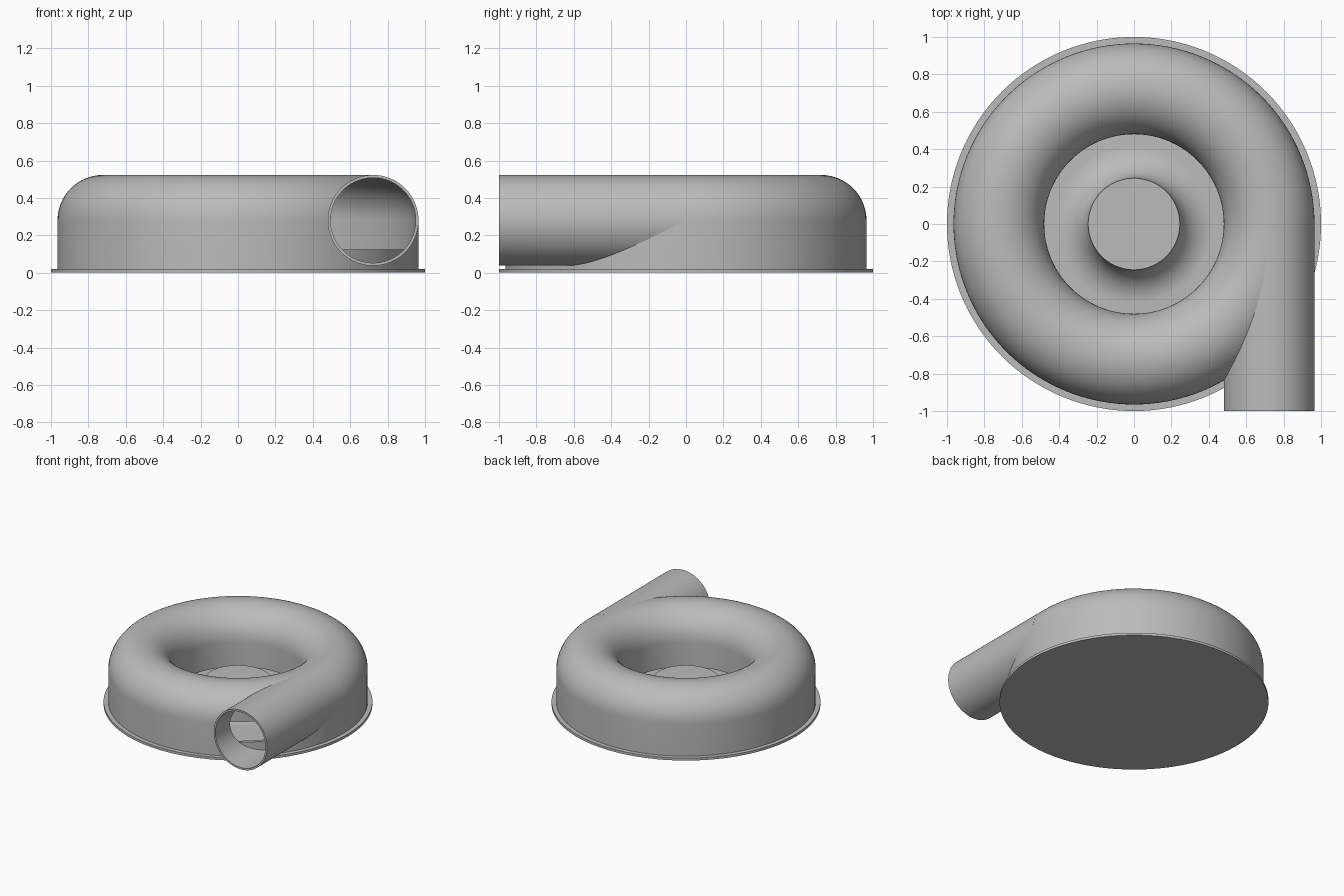
import bpy, bmesh
from math import pi, sin, cos
from mathutils import Matrix, Vector

cube = bpy.data.objects.get("Cube")
if cube:
    bpy.data.objects.remove(cube, do_unlink=True)

SEGMENTS = 128
RING_R, TUBE_R, AXIS_Z = 0.7225, 0.2425, 0.28   # scroll centreline
WALL = 0.015
PLATE = 0.02

grey = bpy.data.materials.new("plain grey")
grey.use_nodes = True
colour = (0.5, 0.5, 0.5, 1)
grey.diffuse_color = colour
grey.node_tree.nodes["Principled BSDF"].inputs["Base Color"].default_value = colour


def arc(cx, cz, radius, start, end, steps=20):
    angles = [start + (end - start) * i / steps for i in range(steps + 1)]
    return [(cx + radius * cos(a), cz + radius * sin(a)) for a in angles]


def lathe(name, profile, closed=True):
    """Revolve a closed (radius, height) outline around z."""
    bm = bmesh.new()
    rings = []
    for i in range(SEGMENTS):
        a = 2 * pi * i / SEGMENTS
        rings.append([bm.verts.new((r * cos(a), r * sin(a), z)) for r, z in profile])
    n = len(profile)
    for i in range(SEGMENTS):
        here, there = rings[i], rings[(i + 1) % SEGMENTS]
        for j in range(n):
            k = (j + 1) % n
            if profile[j][0] == 0 and profile[k][0] == 0:
                continue
            bm.faces.new((here[j], there[j], there[k], here[k]))
    bmesh.ops.remove_doubles(bm, verts=bm.verts, dist=1e-5)
    bmesh.ops.dissolve_degenerate(bm, edges=bm.edges, dist=1e-6)
    bmesh.ops.recalc_face_normals(bm, faces=bm.faces)
    mesh = bpy.data.meshes.new(name)
    bm.to_mesh(mesh)
    bm.free()
    mesh.materials.append(grey)
    obj = bpy.data.objects.new(name, mesh)
    bpy.context.collection.objects.link(obj)
    return obj


def select(obj):
    bpy.ops.object.select_all(action='DESELECT')
    obj.select_set(True)
    bpy.context.view_layer.objects.active = obj


def cut(obj, cutter):
    select(obj)
    mod = obj.modifiers.new("cut", 'BOOLEAN')
    mod.operation, mod.solver, mod.object = 'DIFFERENCE', 'EXACT', cutter
    bpy.ops.object.modifier_apply(modifier=mod.name)
    bpy.data.objects.remove(cutter, do_unlink=True)


def lay_along_y(obj):
    place = Matrix.Translation(Vector((RING_R, 0, AXIS_Z)))
    obj.data.transform(place @ Matrix.Rotation(-pi / 2, 4, 'X'))


# Round base plate with an upright locating lip
base = lathe("base_plate", [(0, 0), (1, 0), (1, PLATE), (0, PLATE)])
lip = lathe("base_lip", [(0.92, 0.01), (0.945, 0.01), (0.945, 0.125), (0.92, 0.125)])

# Central hub flaring out into the floor
flare = arc(0.425, 0.202, 0.18, pi, 1.5 * pi)
hub = lathe("flared_hub", [(0, 0.01), (0.9, 0.01), (0.9, 0.022)]
            + flare[::-1] + [(0, 0.202)])

# Scroll housing: rounded top, straight outer and inner walls
outer = arc(RING_R, AXIS_Z, TUBE_R, 0, pi, 32)
inner = arc(RING_R, AXIS_Z, TUBE_R - WALL, 0, pi, 32)
r_out, r_in = RING_R + TUBE_R, RING_R - TUBE_R
housing = lathe("scroll_housing", [(r_out, PLATE)] + outer
                + [(r_in, 0.08), (r_in + WALL, 0.08)] + inner[::-1]
                + [(r_out - WALL, PLATE)])
cavity = lathe("cavity_cutter", [(r_out - WALL, 0.03)] + inner + [(r_in + WALL, 0.03)])

# Outlet pipe leaving the scroll at a tangent towards the front
bore_r = TUBE_R - WALL
pipe = lathe("outlet_pipe", [(bore_r, -1), (TUBE_R, -1), (TUBE_R, -0.02), (bore_r, -0.02)])
bore = lathe("bore_cutter", [(0, -1.1), (bore_r, -1.1), (bore_r, -0.03), (0, -0.03)])
lay_along_y(pipe)
lay_along_y(bore)
cut(pipe, cavity)
cut(housing, bore)

for part in (base, lip, hub, housing, pipe):
    select(part)
    bpy.ops.object.shade_smooth_by_angle(angle=pi / 6)
